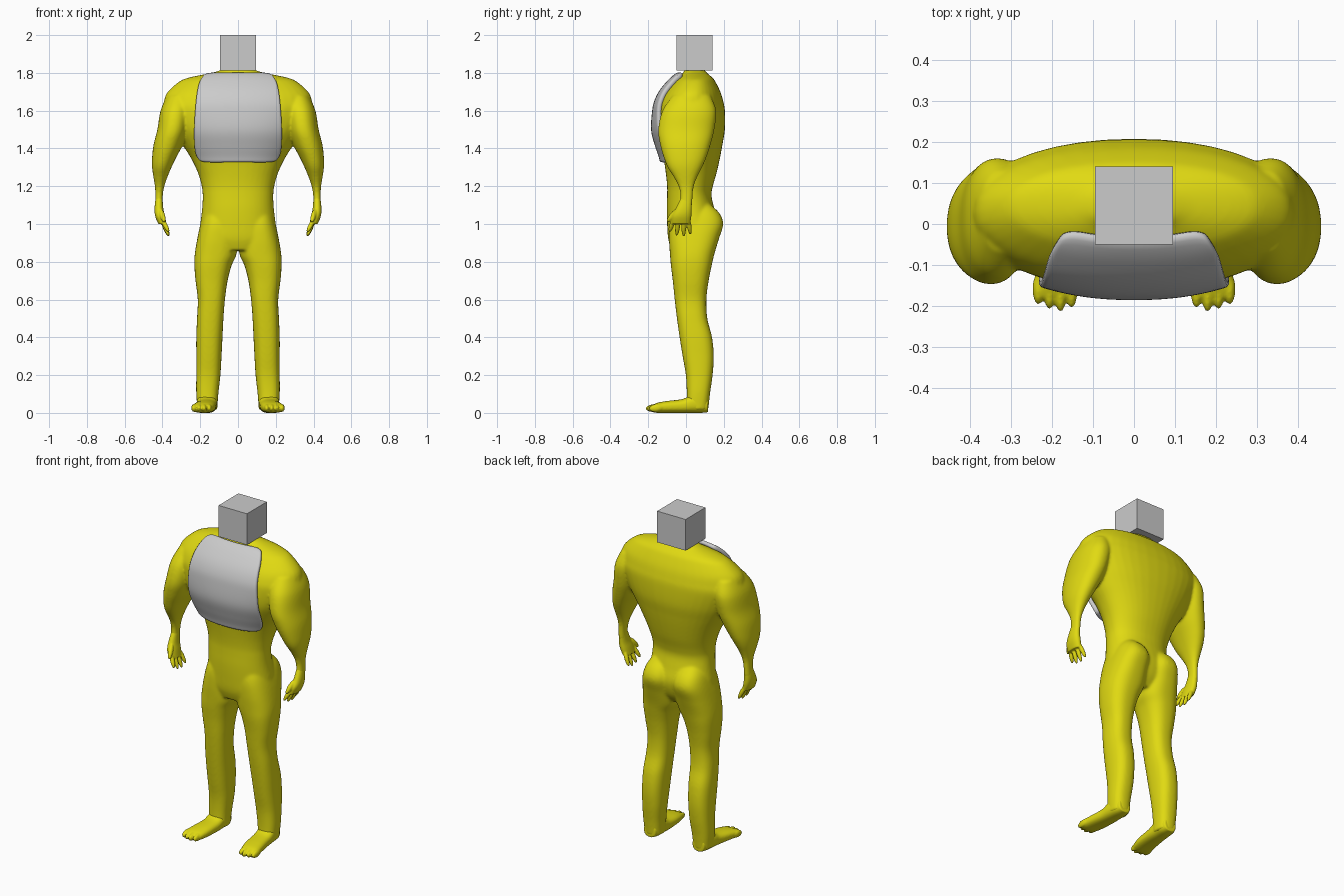
import bpy, bmesh, math
from mathutils import Matrix, Vector

if "Cube" in bpy.data.objects:
    bpy.data.objects.remove(bpy.data.objects["Cube"])


def material(name, rgb):
    m = bpy.data.materials.new(name)
    m.diffuse_color = (*rgb, 1)
    m.use_nodes = True
    m.node_tree.nodes["Principled BSDF"].inputs["Base Color"].default_value = m.diffuse_color
    return m


YELLOW = material("yellow", (0.75, 0.70, 0.006))
GREY = material("light grey", (0.6, 0.6, 0.6))


def catmull(rows, steps=5):
    """Smoothly resample a list of section tuples."""
    out = []
    for i in range(len(rows) - 1):
        p0, p1 = rows[max(i - 1, 0)], rows[i]
        p2, p3 = rows[i + 1], rows[min(i + 2, len(rows) - 1)]
        for s in range(steps):
            t = s / steps
            out.append(tuple(0.5 * (2 * b + (c - a) * t + (2 * a - 5 * b + 4 * c - d) * t * t
                                    + (3 * b - a - 3 * c + d) * t ** 3)
                             for a, b, c, d in zip(p0, p1, p2, p3)))
    return out + [tuple(rows[-1])]


def loft(bm, rows, side=1, power=2.2, axis="z", n=40):
    """Closed tube through sections (position, a0, a1, b0, b1)."""
    rings = []
    for t, a0, a1, b0, b1 in catmull(rows):
        ring = []
        for k in range(n):
            c, s = math.cos(k * math.tau / n), math.sin(k * math.tau / n)
            a = (a0 + a1) / 2 + (a1 - a0) / 2 * math.copysign(abs(c) ** (2 / power), c)
            b = (b0 + b1) / 2 + (b1 - b0) / 2 * math.copysign(abs(s) ** (2 / power), s)
            ring.append(bm.verts.new((side * a, b, t) if axis == "z" else (side * a, t, b)))
        rings.append(ring)
    for r, q in zip(rings, rings[1:]):
        for k in range(n):
            bm.faces.new((r[k], r[(k + 1) % n], q[(k + 1) % n], q[k]))
    bm.faces.new(rings[0])
    bm.faces.new(rings[-1])


def digit(bm, start, end, r1, r2):
    """Elongated ellipsoid from start to end for fingers and toes."""
    a, b = Vector(start), Vector(end)
    d = b - a
    mat = (Matrix.Translation((a + b) / 2) @ d.to_track_quat("Z", "Y").to_matrix().to_4x4()
           @ Matrix.Diagonal((r1, r2, d.length / 2, 1)))
    bmesh.ops.create_uvsphere(bm, u_segments=16, v_segments=12, radius=1, matrix=mat)


def make(name, bm, mat, smooth=True):
    bmesh.ops.recalc_face_normals(bm, faces=bm.faces)
    me = bpy.data.meshes.new(name)
    bm.to_mesh(me)
    bm.free()
    me.materials.append(mat)
    for p in me.polygons:
        p.use_smooth = smooth
    ob = bpy.data.objects.new(name, me)
    bpy.context.collection.objects.link(ob)
    return ob


def fuse(ob, voxel, iterations):
    """Melt overlapping pieces into one smooth skin."""
    r = ob.modifiers.new("fuse", "REMESH")
    r.mode = "VOXEL"
    r.voxel_size = voxel
    r.use_smooth_shade = True
    s = ob.modifiers.new("soften", "SMOOTH")
    s.factor = 0.5
    s.iterations = iterations


# Torso sections: z, half width, front y, back y
torso = [(z, -w, w, f, b) for z, w, f, b in (
    (1.815, .09, -.01, .10), (1.80, .14, -.015, .11), (1.79, .19, -.025, .122),
    (1.775, .26, -.045, .14), (1.755, .31, -.07, .155), (1.70, .372, -.118, .182),
    (1.65, .392, -.145, .197), (1.60, .395, -.157, .206), (1.50, .345, -.163, .206),
    (1.42, .295, -.143, .193), (1.35, .25, -.12, .18), (1.27, .212, -.107, .162),
    (1.20, .192, -.10, .142), (1.15, .187, -.10, .135), (1.08, .19, -.102, .15),
    (1.00, .20, -.10, .168), (.92, .205, -.094, .15), (.86, .17, -.075, .11))]

# Limb sections: z, inner x, outer x, front y, back y
leg = [(1.11, .05, .15, -.04, .12), (1.06, .02, .18, -.07, .175), (1.0, .004, .199, -.088, .197),
       (.92, .004, .216, -.09, .174), (.84, .008, .229, -.085, .15), (.78, .034, .231, -.08, .136),
       (.7, .055, .225, -.07, .12), (.6, .069, .213, -.06, .108), (.5, .077, .217, -.048, .113),
       (.4, .082, .221, -.034, .138), (.3, .087, .221, -.018, .147), (.2, .093, .221, -.001, .141),
       (.1, .104, .221, .004, .127), (.015, .11, .214, 0, .118)]
arm = [(1.68, .25, .375, -.07, .13), (1.6, .25, .41, -.125, .16), (1.5, .265, .427, -.147, .15),
       (1.42, .292, .447, -.137, .13), (1.35, .328, .455, -.117, .107), (1.3, .352, .455, -.097, .085),
       (1.25, .373, .448, -.066, .06), (1.2, .39, .44, -.04, .042), (1.15, .398, .438, -.03, .036),
       (1.09, .398, .44, -.035, .032)]

# Body: torso, arms and legs fused
bm = bmesh.new()
loft(bm, torso)
for side in (1, -1):
    loft(bm, arm, side)
    loft(bm, leg, side, 2.5)
fuse(make("body", bm, YELLOW), 0.0065, 14)

# Hands and feet on both sides
palm = [(1.14, .4, .436, -.026, .032), (1.08, .395, .442, -.055, .03),
        (1.04, .386, .438, -.074, .028), (1.0, .378, .422, -.076, .022)]
foot = [(.117, .125, .2, .004, .08), (.08, .112, .213, 0, .1), (.03, .112, .219, 0, .095),
        (-.02, .114, .222, 0, .073), (-.1, .12, .235, 0, .063), (-.15, .13, .244, 0, .054),
        (-.178, .14, .242, .004, .042)]
for side, word in ((1, "left"), (-1, "right")):
    bm = bmesh.new()
    loft(bm, palm, side)
    for y0, y1, z1 in ((-.062, -.088, .957), (-.038, -.05, .937), (-.012, -.012, .932), (.01, .024, .945)):
        digit(bm, (side * .407, y0, 1.035), (side * .366, y1, z1), .0125, .0125)
    digit(bm, (side * .41, -.045, 1.08), (side * .39, -.1, 1.01), .014, .014)
    fuse(make(word + "_hand", bm, YELLOW), 0.004, 3)

    bm = bmesh.new()
    loft(bm, foot, side, 2.5, "y")
    for x, tip in ((.152, -.204), (.179, -.214), (.206, -.207), (.233, -.196)):
        digit(bm, (side * x, -.12, .03), (side * x, tip, .022), .014, .021)
    fuse(make(word + "_foot", bm, YELLOW), 0.005, 3)

# Head: plain cube
bm = bmesh.new()
bmesh.ops.create_cube(bm, size=1, matrix=Matrix.Translation((0, .045, 1.906))
                      @ Matrix.Diagonal((.19, .19, .188, 1)))
make("head", bm, GREY, smooth=False)

# Chest plate: curved sheet that follows the front of the torso
dense = catmull(torso, 12)


def front_y(x, z):
    for p, q in zip(dense, dense[1:]):
        if p[0] >= z >= q[0]:
            t = (p[0] - z) / (p[0] - q[0])
            _, _, w, f, b = (i + (j - i) * t for i, j in zip(p, q))
            k = min(abs(x) / w, .97)
            return (f + b) / 2 - (b - f) / 2 * (1 - k ** 2.2) ** (1 / 2.2)
    return 0


bm = bmesh.new()
N = 28
grid = []
for j in range(N + 1):
    v = j / N * 2 - 1
    row = []
    for i in range(N + 1):
        u = i / N * 2 - 1
        x = .226 * u * (1 - .08 * v * v - .11 * v ** 8 - .035 * v)
        z = 1.558 + .229 * v * (1 - .05 * u ** 8)
        row.append(bm.verts.new((x, front_y(x, z) + .004, z)))
    grid.append(row)
for j in range(N):
    for i in range(N):
        bm.faces.new((grid[j][i], grid[j][i + 1], grid[j + 1][i + 1], grid[j + 1][i]))
plate = make("chest_plate", bm, GREY)
for p in plate.data.polygons:  # outward means towards -y
    if p.normal.y > 0:
        p.flip()
sol = plate.modifiers.new("thickness", "SOLIDIFY")
sol.thickness = 0.026
sol.offset = 1
sub = plate.modifiers.new("round", "SUBSURF")
sub.levels = sub.render_levels = 1
